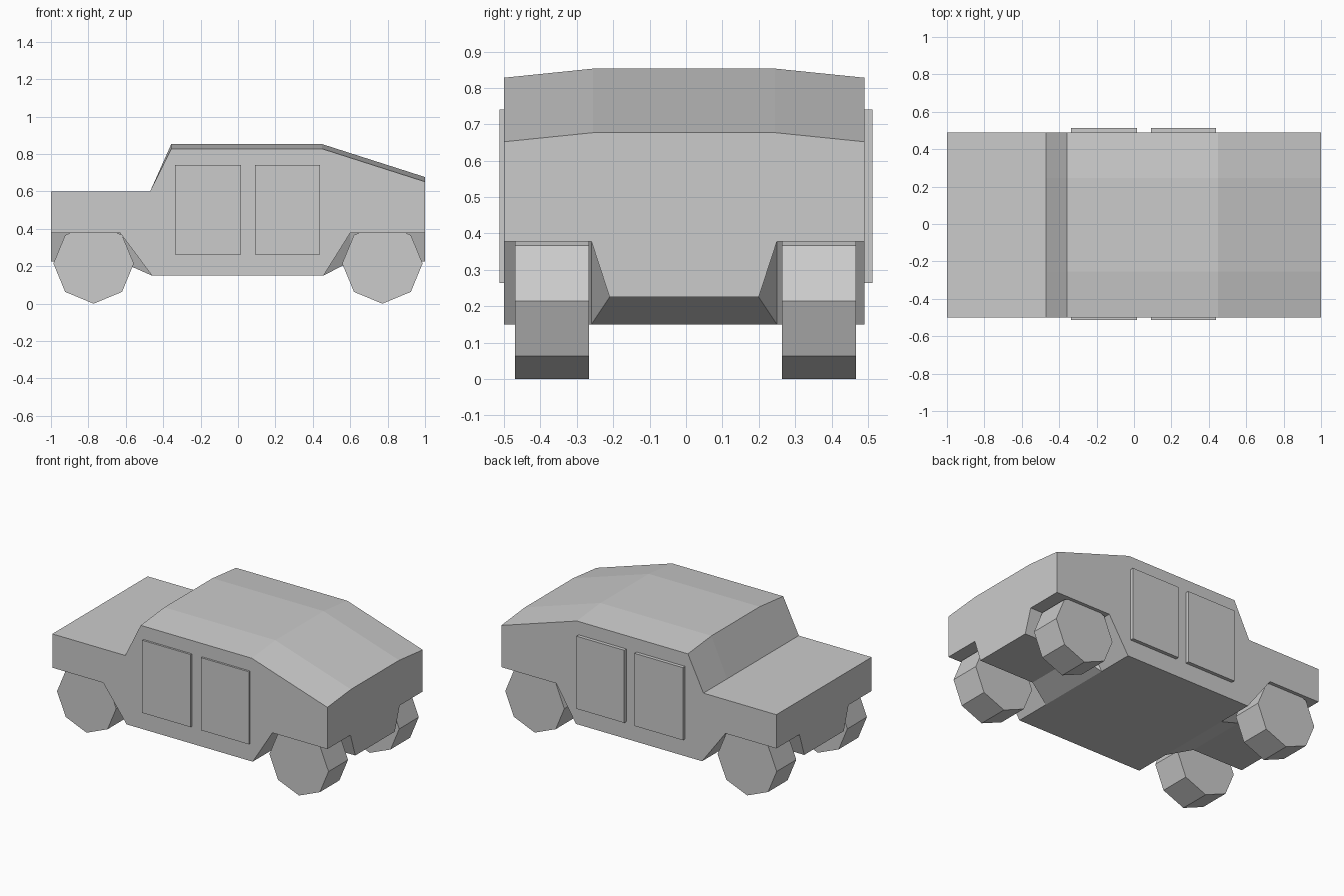
import bpy
import bmesh
import math

default = bpy.data.objects.get("Cube")
if default:
    bpy.data.objects.remove(default, do_unlink=True)

grey = bpy.data.materials.new("plain_grey")
grey.use_nodes = True
colour = (0.6, 0.6, 0.6, 1)
grey.diffuse_color = colour
grey.node_tree.nodes["Principled BSDF"].inputs["Base Color"].default_value = colour


def finish(name, bm):
    """Turn a bmesh into a flat shaded grey object."""
    bmesh.ops.recalc_face_normals(bm, faces=bm.faces)
    mesh = bpy.data.meshes.new(name)
    bm.to_mesh(mesh)
    bm.free()
    mesh.materials.append(grey)
    obj = bpy.data.objects.new(name, mesh)
    bpy.context.collection.objects.link(obj)
    return obj


CENTRE_Y = -0.005   # the body sits slightly off centre between the doors
HALF_WIDTH = 0.495
CROWN = 0.25        # half width of the flat middle of the roof
ARCH = 0.255        # inner edge of the wheel arches
KEEL = 0.205        # half width of the chassis between the wheels

# Body stations: top x, crown z, edge z, lower x, sill z, keel z, keel half width
stations = [
    (-1.0, 0.6, 0.6, -1.0, 0.378, 0.225, KEEL),
    (-0.63, 0.6, 0.6, -0.63, 0.378, 0.225, KEEL),
    (-0.47, 0.6, 0.6, -0.46, 0.15, 0.15, ARCH),
    (-0.357, 0.853, 0.828, -0.357, 0.15, 0.15, ARCH),
    (0.45, 0.853, 0.828, 0.457, 0.15, 0.15, ARCH),
    (0.6, 0.805, 0.78, 0.6, 0.378, 0.225, KEEL),
    (1.0, 0.677, 0.652, 1.0, 0.378, 0.225, KEEL),
]

# Body: loft the stations, then merge the points that coincide under the cabin
bm = bmesh.new()
rings = []
for top_x, crown_z, edge_z, low_x, sill_z, keel_z, keel_y in stations:
    half = [
        (top_x, CROWN, crown_z),
        (top_x, HALF_WIDTH, edge_z),
        (low_x, HALF_WIDTH, sill_z),
        (low_x, ARCH, sill_z),
        (low_x, keel_y, keel_z),
    ]
    outline = half + [(x, -y, z) for x, y, z in reversed(half)]
    rings.append([bm.verts.new((x, y + CENTRE_Y, z)) for x, y, z in outline])
for a, b in zip(rings, rings[1:]):
    for i in range(len(a)):
        j = (i + 1) % len(a)
        bm.faces.new((a[i], a[j], b[j], b[i]))
bm.faces.new(rings[0])
bm.faces.new(rings[-1])
bmesh.ops.remove_doubles(bm, verts=bm.verts, dist=0.0001)
bmesh.ops.dissolve_limit(bm, angle_limit=0.01, verts=bm.verts, edges=bm.edges)
finish("body", bm)

# Doors: thin raised panels on both sides
for side, label in ((-1, "right"), (1, "left")):
    for x0, x1, place in ((-0.337, 0.015, "front"), (0.09, 0.438, "rear")):
        bm = bmesh.new()
        bmesh.ops.create_cube(bm, size=1)
        bmesh.ops.scale(bm, vec=(x1 - x0, 0.04, 0.477), verts=bm.verts)
        door = finish(f"{place}_{label}_door", bm)
        door.location = ((x0 + x1) / 2, side * 0.493, 0.502)

# Wheels: eight sided drums standing on a corner
for x, place in ((-0.772, "front"), (0.772, "rear")):
    for side, label in ((-1, "right"), (1, "left")):
        bm = bmesh.new()
        bmesh.ops.create_cone(bm, cap_ends=True, segments=8, radius1=0.215,
                              radius2=0.215, depth=0.203)
        wheel = finish(f"{place}_{label}_wheel", bm)
        wheel.rotation_euler = (math.pi / 2, 0, 0)
        wheel.location = (x, side * 0.367 - 0.001, 0.215)
